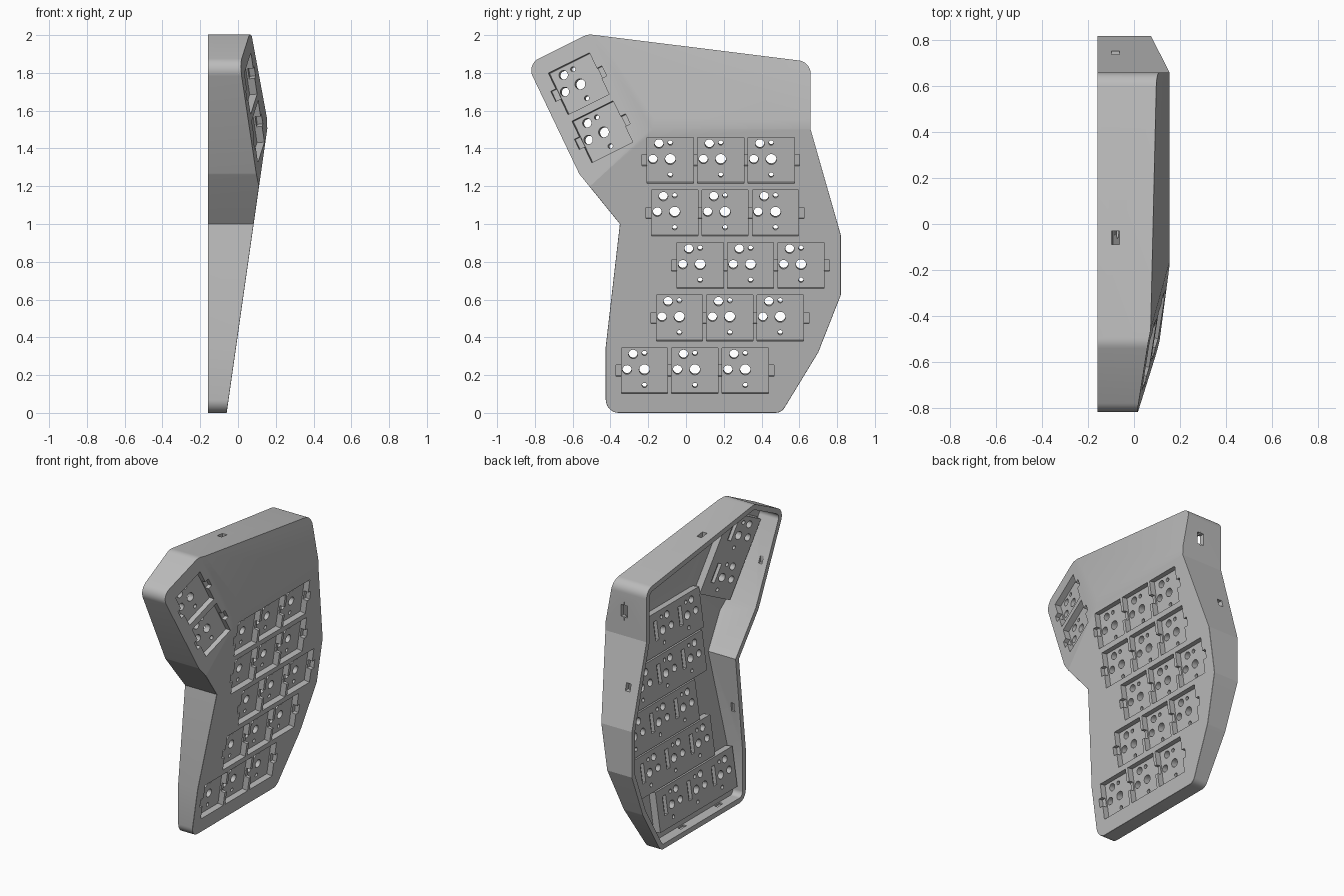
import bpy, bmesh, math
from mathutils import Vector, Matrix

if "Cube" in bpy.data.objects:
    bpy.data.objects.remove(bpy.data.objects["Cube"])

grey = bpy.data.materials.new("plain_grey")
grey.use_nodes = True
grey.diffuse_color = (0.5, 0.5, 0.5, 1)
grey.node_tree.nodes["Principled BSDF"].inputs["Base Color"].default_value = (0.5, 0.5, 0.5, 1)

# Case outline as (y, z, corner radius), counter-clockwise
OUTLINE = [(-.425, 0, .07), (.505, 0, .06), (.70, .32, .06), (.82, .625, 0), (.82, .94, 0),
           (.66, 1.5, 0), (.66, 1.858, .07), (-.52, 2.005, .08), (-.842, 1.845, .07),
           (-.565, 1.265, .04), (-.35, 1.0, 0), (-.425, .35, 0)]
# Top planes: x = a + b*y + c*z
MAIN, UPPER, THUMB = (-.06, 0, .143), (.442, 0, -.185), (.279, .188, -.06)
RIDGE = (.1866, 0, -.021)
PITCH, KEY = .267, .245


def make(name, bm, helper=False):
    bmesh.ops.recalc_face_normals(bm, faces=bm.faces[:])
    mesh = bpy.data.meshes.new(name)
    bm.to_mesh(mesh)
    bm.free()
    mesh.materials.append(grey)
    ob = bpy.data.objects.new(name, mesh)
    bpy.context.collection.objects.link(ob)
    ob.hide_render = helper
    return ob


def rounded_outline(inset):
    """Outline moved inward, with its corners rounded."""
    pts = [Vector(p[:2]) for p in OUTLINE]
    n = len(pts)
    corners = []
    for i, p in enumerate(pts):
        d1, d2 = (p - pts[i - 1]).normalized(), (pts[(i + 1) % n] - p).normalized()
        n1, n2 = Vector((-d1.y, d1.x)), Vector((-d2.y, d2.x))
        corners.append((p + (n1 + n2) * inset / (1 + n1.dot(n2)), d1, d2, n1, n2))
    out = []
    for (p, d1, d2, n1, n2), (_, _, r) in zip(corners, OUTLINE):
        r -= inset
        if r <= .005:
            out.append(p)
            continue
        turn = d1.angle(d2)
        centre = p + (n1 + n2) * r / (1 + n1.dot(n2))
        steps = max(2, math.ceil(turn / .19))
        for k in range(steps + 1):
            t = turn * k / steps
            out.append(centre - r * (n1 * math.cos(t) + d1 * -math.sin(t)))
    return out


def body(name, inset, drop, back, helper=False):
    """Extruded outline trimmed by the sloping top planes."""
    bm = bmesh.new()
    base = bm.faces.new([bm.verts.new((back, p.x, p.y)) for p in rounded_outline(inset)])
    top = bmesh.ops.extrude_face_region(bm, geom=[base], use_keep_orig=True)["geom"]
    bmesh.ops.translate(bm, vec=(.6, 0, 0), verts=[g for g in top if isinstance(g, bmesh.types.BMVert)])
    for a, b, c in (MAIN, UPPER, RIDGE, THUMB):
        normal = Vector((1, -b, -c))
        cut = bmesh.ops.bisect_plane(bm, geom=bm.verts[:] + bm.edges[:] + bm.faces[:], dist=1e-6,
                                     plane_co=(a - drop, 0, 0), plane_no=normal, clear_outer=True)
        rim = [g for g in cut["geom_cut"] if isinstance(g, bmesh.types.BMEdge)]
        bmesh.ops.contextual_create(bm, geom=rim)
    bmesh.ops.recalc_face_normals(bm, faces=bm.faces[:])
    if not helper:
        # Chamfer round the lower key plate
        edges = []
        for e in bm.edges:
            xs = sorted(f.normal.x for f in e.link_faces)
            mid = (e.verts[0].co + e.verts[1].co) / 2
            if len(xs) == 2 and abs(xs[0]) < .1 and xs[1] > .5 and mid.z < 1.46 and mid.y > -.44:
                edges.append(e)
        bmesh.ops.bevel(bm, geom=edges, offset=.014, segments=1, affect='EDGES', clamp_overlap=True)
    return make(name, bm, helper)


def frame(plane, y, z, angle=0):
    """Local frame lying on a top plane, third axis pointing out."""
    a, b, c = plane
    n = Vector((1, -b, -c)).normalized()
    cs, sn = math.cos(angle), math.sin(angle)
    u = Vector((b * cs + c * sn, cs, sn)).normalized()
    v = n.cross(u)
    m = Matrix((u, v, n)).transposed().to_4x4()
    m.translation = Vector((a + b * y + c * z, y, z))
    return m


def box(bm, m, size, at=(0, 0, 0)):
    return bmesh.ops.create_cube(bm, size=1, matrix=m @ Matrix.Translation(at) @ Matrix.Diagonal((*size, 1)))


def boolean(target, cutter, operation='DIFFERENCE'):
    mod = target.modifiers.new(cutter.name, 'BOOLEAN')
    mod.object, mod.operation, mod.solver = cutter, operation, 'EXACT'
    bpy.context.view_layer.objects.active = target
    bpy.ops.object.modifier_apply(modifier=mod.name)
    bpy.data.objects.remove(cutter)


# Hollow case, open at the back
case = body("keyboard_case", 0, 0, -.16)
boolean(case, body("cavity", .035, .035, -.3, True))

# Rows of keys: frame at the middle of each row, number of keys, key direction
tilt = math.radians(26.5)
rows = [(frame(MAIN, y, z), 3) for y, z in
        ((.184, 1.337), (.207, 1.058), (.342, .78), (.232, .502), (.047, .223))]
thumb_keys = [frame(THUMB, y, z, tilt) for y, z in ((-.568, 1.743), (-.443, 1.489))]
keys = [m @ Matrix.Translation(((i - 1) * PITCH, 0, 0)) for m, n in rows for i in range(n)] + thumb_keys

blocks, recesses, tabs, holes, slots = [bmesh.new() for _ in range(5)]
for m, n in rows:
    box(blocks, m, (n * PITCH + .04, .272, .065), (0, 0, -.0525))
    box(tabs, m, (n * PITCH + .035, .06, .13), (0, 0, .035))
middle = frame(THUMB, -.5055, 1.616, tilt)
box(blocks, middle, (.305, .55, .065), (0, 0, -.0525))
for m in thumb_keys:
    box(tabs, m, (KEY + .06, .06, .13), (0, 0, .035))

# Switch recesses, pin holes and socket slots
for m in keys:
    box(recesses, m, (KEY, KEY, .14), (0, 0, .03))
    for u, v, r in ((0, 0, .028), (-.06, .083, .024), (0, .088, .013), (-.092, 0, .024), (0, -.083, .013)):
        bmesh.ops.create_cone(holes, cap_ends=True, segments=20, radius1=r, radius2=r, depth=.12,
                              matrix=m @ Matrix.Translation((u, v, -.08)))
    box(slots, m, (.035, .13, .06), (.07, .02, -.09))

boolean(case, make("socket_blocks", blocks, True), 'UNION')
for name, bm in (("recesses", recesses), ("tabs", tabs), ("pin_holes", holes), ("socket_slots", slots)):
    boolean(case, make(name, bm, True))

# Wall openings: cable slot, reset hole, side hole and small inner notches
ports = bmesh.new()
one = Matrix.Identity(4)
slot = box(ports, one, (.05, .12, .13), (.01, .66, 1.67))
ends = [e for v in slot["verts"] for e in v.link_edges
        if abs((e.verts[0].co - e.verts[1].co).normalized().y) > .9]
bmesh.ops.bevel(ports, geom=list(set(ends)), offset=.024, segments=5, affect='EDGES')
box(ports, one, (.035, .06, .14), (-.08, -.06, 1.95))
box(ports, one, (.035, .14, .05), (-.08, .74, 1.2))
for y, z in ((-.2, .036), (.2, .036)):
    box(ports, one, (.025, .06, .024), (-.11, y, z))
for y, z in ((-.358, .65), (-.66, 1.56)):
    box(ports, one, (.025, .03, .06), (-.11, y, z))
boolean(case, make("ports", ports, True))

# Soft shading on the rounded corners only
bpy.ops.object.select_all(action='DESELECT')
case.select_set(True)
bpy.context.view_layer.objects.active = case
bpy.ops.object.shade_smooth_by_angle(angle=math.radians(14))
